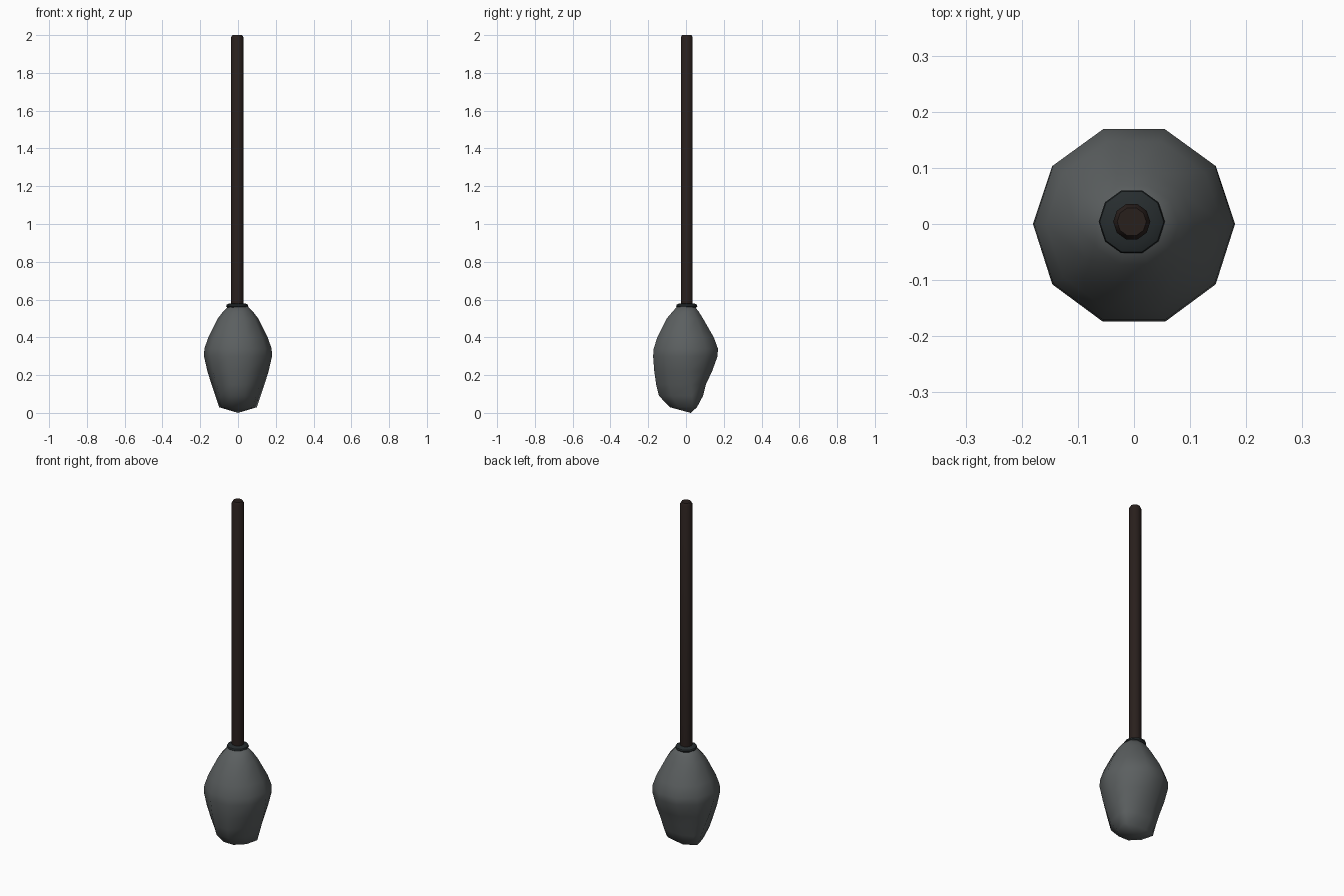
import bpy, bmesh, math

if "Cube" in bpy.data.objects:
    bpy.data.objects.remove(bpy.data.objects["Cube"])

SIDES = 10


def material(name, rgb):
    m = bpy.data.materials.new(name)
    m.diffuse_color = (*rgb, 1)
    m.use_nodes = True
    m.node_tree.nodes["Principled BSDF"].inputs["Base Color"].default_value = m.diffuse_color
    return m


def loft(name, rings, mat, angle, tip=None):
    """Skin ten-sided rings: (z, half width, x centre, y of widest, y front, y back)."""
    bm = bmesh.new()
    loops = []
    for z, rx, xc, ym, yf, yb in rings:
        loop = []
        for i in range(SIDES):
            a = 2 * math.pi * i / SIDES
            s = math.sin(a) / math.sin(math.radians(72))
            y = ym + s * ((yb - ym) if s > 0 else (ym - yf))
            loop.append(bm.verts.new((xc + rx * math.cos(a), y, z)))
        loops.append(loop)
    for lo, hi in zip(loops, loops[1:]):
        for i in range(SIDES):
            j = (i + 1) % SIDES
            bm.faces.new((lo[i], lo[j], hi[j], hi[i]))
    bm.faces.new(loops[-1])
    if tip:
        v = bm.verts.new(tip)
        for i in range(SIDES):
            bm.faces.new((loops[0][(i + 1) % SIDES], loops[0][i], v))
    else:
        bm.faces.new(loops[0][::-1])
    bmesh.ops.recalc_face_normals(bm, faces=bm.faces)
    me = bpy.data.meshes.new(name)
    bm.to_mesh(me)
    bm.free()
    ob = bpy.data.objects.new(name, me)
    bpy.context.collection.objects.link(ob)
    me.materials.append(mat)
    bpy.ops.object.select_all(action='DESELECT')
    ob.select_set(True)
    bpy.context.view_layer.objects.active = ob
    bpy.ops.object.shade_smooth_by_angle(angle=math.radians(angle))
    return ob


def round_ring(z, r):
    """Circular ring on the slightly offset shaft axis."""
    h = r * math.sin(math.radians(72))
    return (z, r, -0.004, 0.004, 0.004 - h, 0.004 + h)


# Bulbous head with a scooped back and a blunt tip
loft("head", [
    (0.03, 0.10, 0, 0.035, -0.085, 0.058),
    (0.09, 0.12, 0, 0.03, -0.143, 0.09),
    (0.15, 0.14, 0, 0.025, -0.158, 0.105),
    (0.22, 0.162, 0, 0.012, -0.168, 0.138),
    (0.30, 0.18, 0, 0, -0.174, 0.167),
    (0.34, 0.178, 0, 0, -0.171, 0.169),
    (0.40, 0.157, 0, 0, -0.152, 0.147),
    (0.50, 0.107, 0, 0, -0.102, 0.09),
    (0.535, 0.08, 0, 0, -0.072, 0.068),
    (0.565, 0.05, 0, 0, -0.045, 0.045),
], material("dark_grey", (0.105, 0.115, 0.117)), 80, tip=(0, 0.025, 0))

# Collar where the shaft enters the head
loft("collar", [round_ring(0.555, 0.05), round_ring(0.563, 0.059),
                round_ring(0.572, 0.057), round_ring(0.58, 0.042)],
     material("collar_grey", (0.02, 0.026, 0.028)), 40)

# Long shaft with a chamfered end
loft("shaft", [round_ring(0.53, 0.033), round_ring(1.988, 0.033),
               round_ring(2.0, 0.026)],
     material("dark_brown", (0.022, 0.014, 0.012)), 40)
